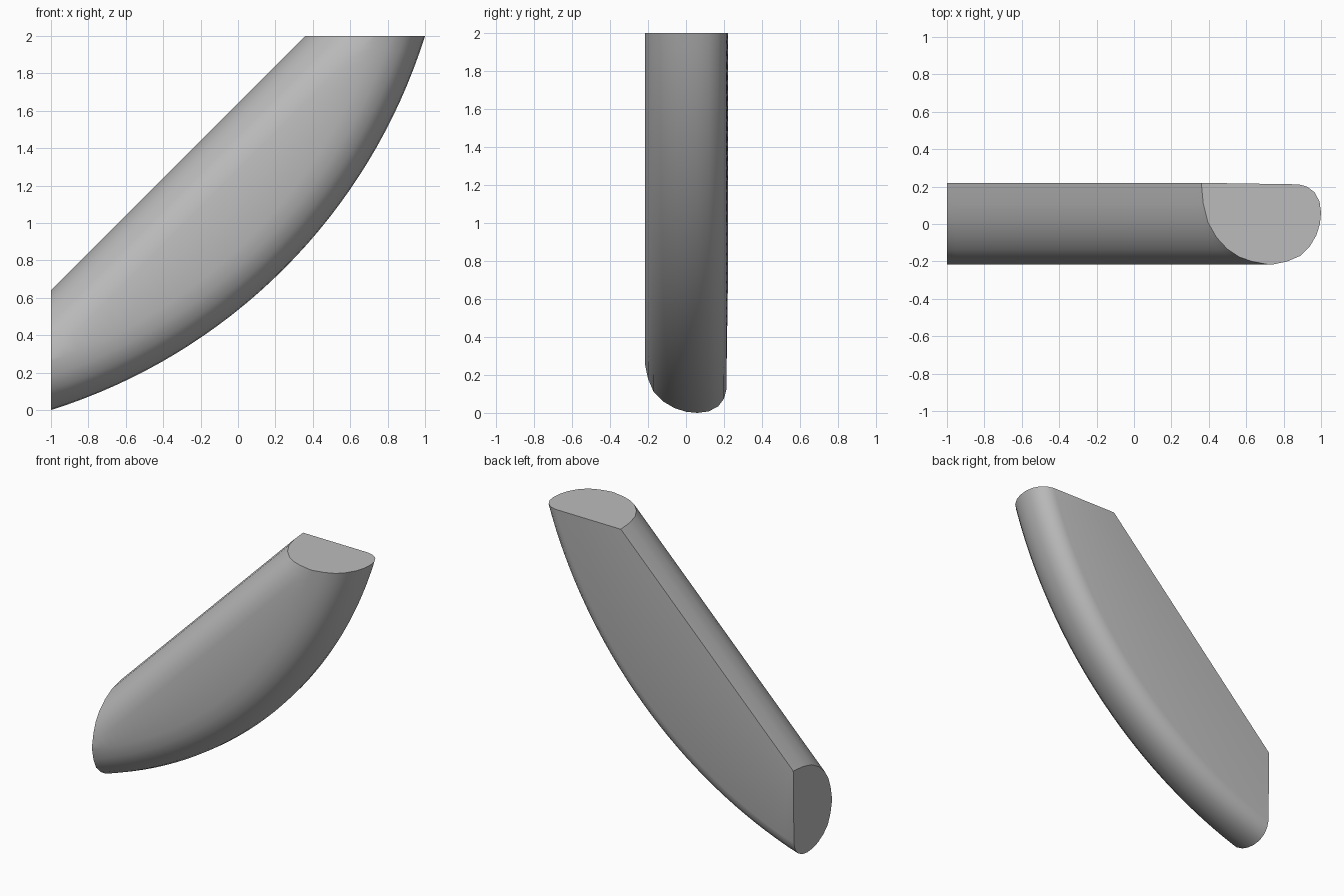
import bpy, bmesh, math
from mathutils import Vector

cube = bpy.data.objects.get("Cube")
if cube:
    bpy.data.objects.remove(cube, do_unlink=True)

# One plain grey
grey = bpy.data.materials.new("plain_grey")
grey.use_nodes = True
colour = (0.5, 0.5, 0.5, 1)
grey.diffuse_color = colour
grey.node_tree.nodes["Principled BSDF"].inputs["Base Color"].default_value = colour

# Rounded section: (distance in from the edge, y)
INNER = [(0, .22), (.01, .11), (.035, .01), (.08, -.07), (.14, -.135),
         (.2, -.175), (.27, -.2), (.36, -.217)]
OUTER = [(.26, -.217), (.18, -.2), (.11, -.17), (.06, -.12), (.025, -.06), (.006, 0),
         (0, .06), (.008, .12), (.035, .17), (.075, .2), (.12, .212)]
STEPS = 32

# Straight inner edge and arched outer edge, in the x-z plane
inner_start, inner_end = Vector((-1, .64)), Vector((.36, 2))
across = Vector((1, -1)).normalized()
along = Vector((1, 1)).normalized()
half_chord, rise = math.sqrt(2), .347
radius = (half_chord ** 2 + rise ** 2) / (2 * rise)
centre = Vector((0, 1)) + across * (rise - radius)
half_angle = math.asin(half_chord / radius)

bm = bmesh.new()
rings = []
for i in range(STEPS + 1):
    t = i / STEPS
    a = half_angle * (2 * t - 1)
    normal = across * math.cos(a) + along * math.sin(a)
    p = inner_start.lerp(inner_end, t)
    q = centre + normal * radius
    d = (q - p).normalized()
    # keep the rounding the same thickness along the whole length
    k_in = math.sqrt(.5) / d.dot(across)
    k_out = math.cos(math.pi / 4 - half_angle) / d.dot(normal)
    points = [(p + d * s * k_in, y) for s, y in INNER]
    points += [(q - d * s * k_out, y) for s, y in OUTER]
    rings.append([bm.verts.new((v.x, y, v.y)) for v, y in points])

# Skin between sections, then flat end cuts
for r0, r1 in zip(rings, rings[1:]):
    for j in range(len(r0)):
        k = (j + 1) % len(r0)
        bm.faces.new((r0[j], r0[k], r1[k], r1[j]))
bm.faces.new(rings[0])
bm.faces.new(rings[-1])
bmesh.ops.recalc_face_normals(bm, faces=bm.faces)

mesh = bpy.data.meshes.new("curved_brace")
bm.to_mesh(mesh)
bm.free()
mesh.materials.append(grey)
brace = bpy.data.objects.new("curved_brace", mesh)
bpy.context.collection.objects.link(brace)
bpy.context.view_layer.objects.active = brace
brace.select_set(True)
bpy.ops.object.shade_smooth_by_angle(angle=math.radians(35))
